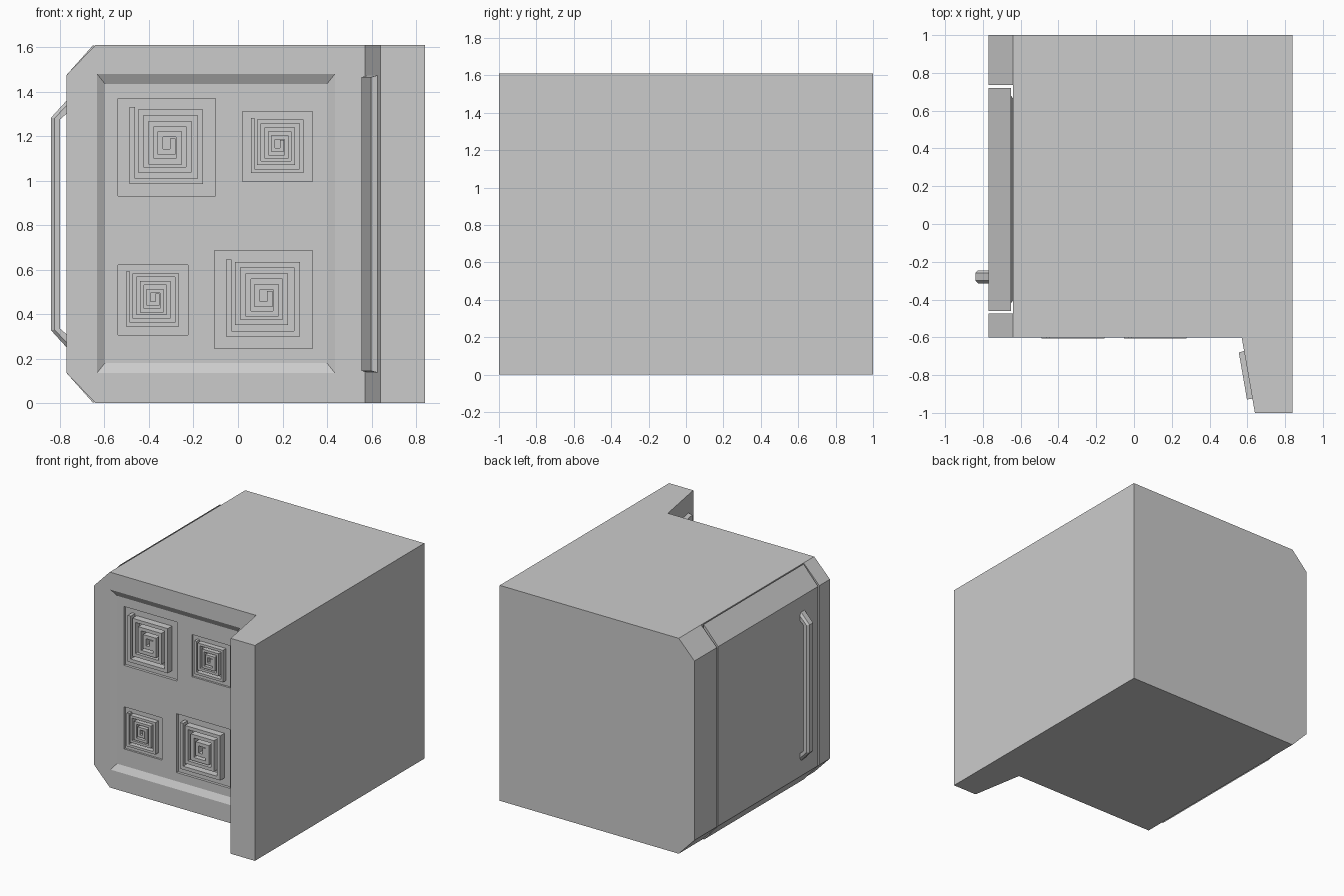
import bpy, bmesh
from mathutils import Vector

if "Cube" in bpy.data.objects:
    bpy.data.objects.remove(bpy.data.objects["Cube"])

WIDTH = 1.61


def mesh_object(name, bm):
    bmesh.ops.recalc_face_normals(bm, faces=bm.faces)
    me = bpy.data.meshes.new(name)
    bm.to_mesh(me)
    bm.free()
    ob = bpy.data.objects.new(name, me)
    bpy.context.collection.objects.link(ob)
    return ob


def loft(name, rings):
    """Skin a list of equal-length 3D rings and cap both ends."""
    bm = bmesh.new()
    vs = [[bm.verts.new(p) for p in r] for r in rings]
    n = len(rings[0])
    for a, b in zip(vs, vs[1:]):
        for i in range(n):
            j = (i + 1) % n
            bm.faces.new((a[i], a[j], b[j], b[i]))
    bm.faces.new(vs[0])
    bm.faces.new(vs[-1])
    return mesh_object(name, bm)


def prism_y(name, xz, y0, y1):
    return loft(name, [[(x, y, z) for x, z in xz] for y in (y0, y1)])


def rect(x0, x1, z0, z1):
    return [(x0, z0), (x1, z0), (x1, z1), (x0, z1)]


def cut(target, cutter):
    cutter.hide_render = True
    cutter.display_type = 'WIRE'
    mod = target.modifiers.new(cutter.name, 'BOOLEAN')
    mod.operation = 'DIFFERENCE'
    mod.solver = 'EXACT'
    mod.object = cutter


def stroke_outline(path, half):
    """Mitred outline of a right-angled path."""
    pts = [Vector(p) for p in path]
    left, right = [], []
    for i, p in enumerate(pts):
        dirs = []
        if i > 0:
            dirs.append((p - pts[i - 1]).normalized())
        if i < len(pts) - 1:
            dirs.append((pts[i + 1] - p).normalized())
        off = sum((Vector((-d.y, d.x)) for d in dirs), Vector((0, 0))) * half
        left.append(p + off)
        right.append(p - off)
    return left + right[::-1]


# main body with the raised, slanted back guard
side = [(-0.64, -0.6), (0.57, -0.6), (0.64, -1), (0.84, -1), (0.84, 1), (-0.64, 1)]
body = loft("stove_body", [[(x, y, z) for x, y in side] for z in (0, WIDTH)])


# chamfered front panels and oven door
def front_profile(back):
    return [(back, 0), (back, WIDTH), (-0.77, 1.475), (-0.77, 0.135)]


prism_y("front_rail", front_profile(-0.64), -0.6, -0.475)
prism_y("oven_door", front_profile(-0.65), -0.46, 0.72)
prism_y("bottom_drawer", front_profile(-0.64), 0.735, 1.0)

# door gasket, tapering towards the body
loft("door_gasket", [
    [(-0.651, -0.42, 0.06), (-0.651, 0.68, 0.06), (-0.651, 0.68, 1.55), (-0.651, -0.42, 1.55)],
    [(-0.638, -0.40, 0.09), (-0.638, 0.66, 0.09), (-0.638, 0.66, 1.52), (-0.638, -0.40, 1.52)]])

# door handle: faceted bar with slanted feet
section = [(0, 0.035), (0.025, 0.035), (0.04, 0.02),
           (0.04, -0.02), (0.025, -0.035), (0, -0.035)]
foot = [(-0.765, -0.28 + y, 1.305 + 1.5 * o) for o, y in section]
bend = [(-0.80 - o, -0.28 + y, 1.275 + 0.2 * o) for o, y in section]
flip = lambda ring: [(x, y, WIDTH - z) for x, y, z in ring]
loft("door_handle", [foot, bend, flip(bend), flip(foot)])

# control panel plate on the slanted back guard
loft("control_panel", [
    [(0.59, -0.67, 0.135), (0.634, -0.923, 0.135), (0.634, -0.923, 1.475), (0.59, -0.67, 1.475)],
    [(0.555, -0.68, 0.145), (0.598, -0.929, 0.145), (0.598, -0.929, 1.465), (0.555, -0.68, 1.465)]])

# sloped cooktop recess
FLOOR = -0.575
ring = lambda y, a, b: [(x, y, z) for x, z in rect(-0.598 - a, 0.40 + a, 0.18 - b, 1.435 + b)]
cut(body, loft("cooktop_cutter", [ring(FLOOR, 0, 0), ring(FLOOR - 0.05, 0.072, 0.09)]))

# burners: shallow square pan with a square spiral coil
spiral = [(-0.156, 0.18), (-0.156, -0.153), (0.15, -0.153), (0.15, 0.156),
          (-0.117, 0.156), (-0.117, -0.102), (0.098, -0.102), (0.098, 0.106),
          (-0.069, 0.106), (-0.069, -0.064), (0.055, -0.064), (0.055, 0.058),
          (-0.029, 0.058), (-0.029, -0.02), (0.027, -0.02), (0.027, 0.04)]
burners = [(-0.32, 1.15, 1), (0.178, 1.153, 0.716),
           (-0.382, 0.463, 0.716), (0.115, 0.465, 1)]
for i, (cx, cz, s) in enumerate(burners):
    h = 0.22 * s
    pan_floor = FLOOR + 0.02 * s
    cut(body, prism_y(f"pan_cutter_{i}", rect(cx - h, cx + h, cz - h, cz + h),
                      -0.62, pan_floor))
    outline = [(cx + p.x * s, cz + p.y * s) for p in stroke_outline(spiral, 0.0125)]
    prism_y(f"burner_coil_{i}", outline, pan_floor + 0.002, FLOOR - 0.031 * s)
